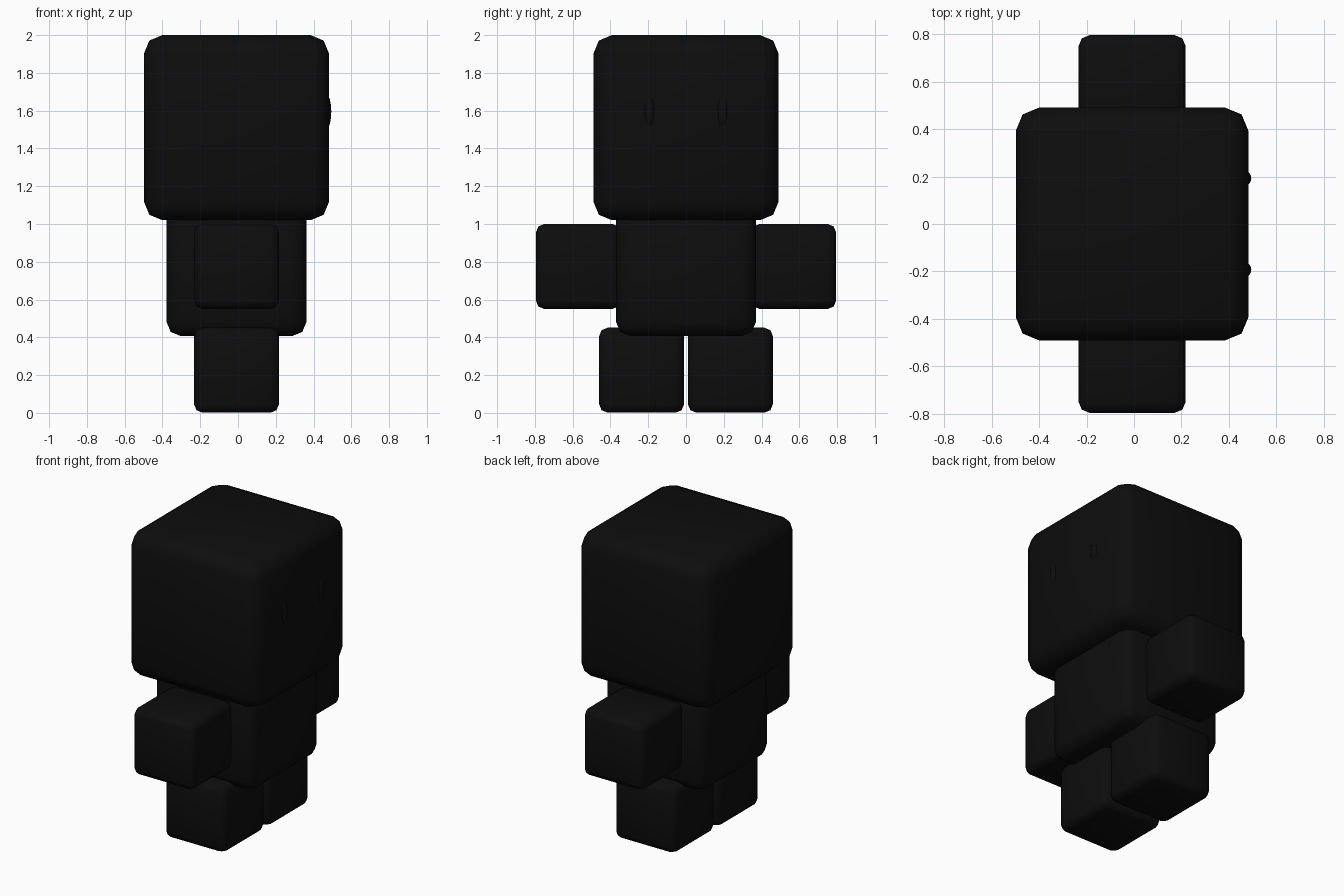
import bpy

if "Cube" in bpy.data.objects:
    bpy.data.objects.remove(bpy.data.objects["Cube"])

black = bpy.data.materials.new("black")
black.diffuse_color = (0.004, 0.004, 0.004, 1)
black.use_nodes = True
black.node_tree.nodes["Principled BSDF"].inputs["Base Color"].default_value = black.diffuse_color


def finish(obj, name):
    obj.name = name
    obj.data.materials.append(black)
    bpy.ops.object.shade_smooth()


def block(name, size, center):
    """Rounded cube with a two-step bevel of a tenth of its size."""
    bpy.ops.mesh.primitive_cube_add(size=size, location=center)
    obj = bpy.context.object
    finish(obj, name)
    bev = obj.modifiers.new("round", 'BEVEL')
    bev.width = size * 0.1
    bev.segments = 2
    bev.limit_method = 'NONE'


def eye(name, center):
    """Thin upright oval set into the face."""
    bpy.ops.mesh.primitive_uv_sphere_add(segments=16, ring_count=8, radius=1, location=center)
    obj = bpy.context.object
    obj.scale = (0.025, 0.03, 0.09)
    finish(obj, name)


CX = -0.008

# Head and torso
block("head", 0.98, (CX, 0, 1.51))
block("torso", 0.74, (CX, 0, 0.777))

# Paired limbs and eyes, mirrored across y (the figure looks towards +x)
for side, s in (("right", -1), ("left", 1)):
    block(side + "_arm", 0.45, (CX, s * 0.57, 0.775))
    block(side + "_leg", 0.45, (CX, s * 0.235, 0.226))
    eye(side + "_eye", (0.469, s * 0.193, 1.595))
